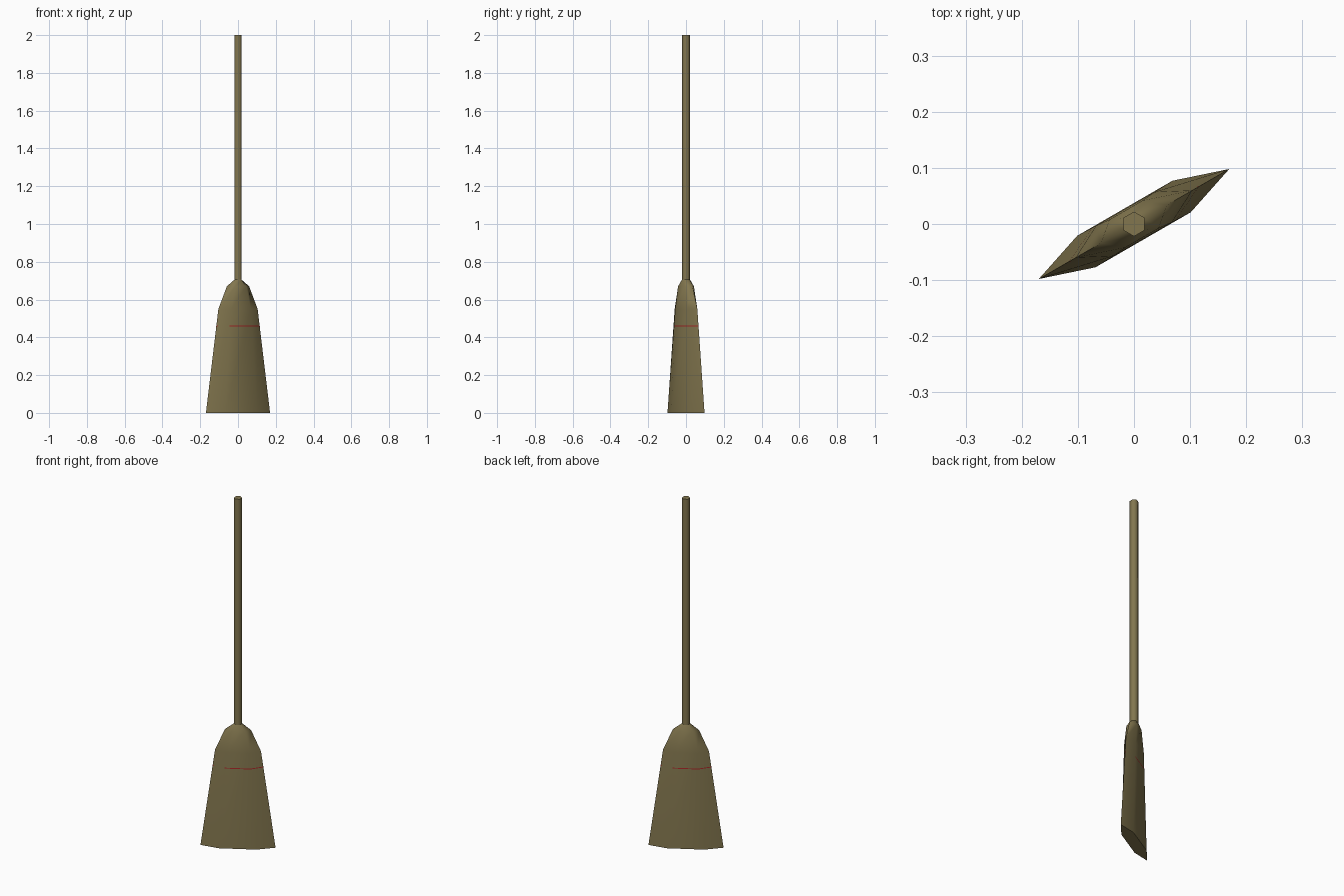
import bpy, bmesh, math

if "Cube" in bpy.data.objects:
    bpy.data.objects.remove(bpy.data.objects["Cube"])


def material(name, rgb):
    m = bpy.data.materials.new(name)
    m.diffuse_color = (*rgb, 1)
    m.use_nodes = True
    m.node_tree.nodes["Principled BSDF"].inputs["Base Color"].default_value = m.diffuse_color
    return m


straw = material("straw_brown", (0.225, 0.182, 0.077))
red = material("cord_red", (0.40, 0.02, 0.02))
TURN = math.radians(30)


def ring(bm, z, long_r, thick_r):
    """Six-sided ring, stretched along an axis turned 30 degrees."""
    verts = []
    for i in range(6):
        a = i * math.pi / 3
        u, v = long_r * math.cos(a), thick_r * math.sin(a)
        verts.append(bm.verts.new((u * math.cos(TURN) - v * math.sin(TURN),
                                   u * math.sin(TURN) + v * math.cos(TURN), z)))
    return verts


def loft(name, sections, mat, cap_bottom=True, cap_top=True):
    bm = bmesh.new()
    rings = [ring(bm, *s) for s in sections]
    for a, b in zip(rings, rings[1:]):
        for i in range(6):
            j = (i + 1) % 6
            bm.faces.new((a[i], a[j], b[j], b[i]))
    if cap_bottom:
        bm.faces.new(rings[0][::-1])
    if cap_top:
        bm.faces.new(rings[-1])
    me = bpy.data.meshes.new(name)
    bm.to_mesh(me)
    bm.free()
    me.materials.append(mat)
    ob = bpy.data.objects.new(name, me)
    bpy.context.collection.objects.link(ob)
    bpy.ops.object.select_all(action='DESELECT')
    ob.select_set(True)
    bpy.context.view_layer.objects.active = ob
    bpy.ops.object.shade_smooth_by_angle(angle=math.radians(65))
    return ob


# Flared bristle head: (height, long radius, thickness radius)
loft("bristle_head", [(0, 0.196, 0.0375), (0.55, 0.120, 0.036),
                      (0.67, 0.068, 0.033), (0.705, 0.022, 0.022)], straw, cap_top=False)

# Hexagonal handle
loft("handle", [(0.705, 0.022, 0.022), (2.0, 0.022, 0.022)], straw, cap_bottom=False)


# Thin red cord, almost flush with the bristles
def head_size(z):
    t = z / 0.55
    return 0.196 + (0.120 - 0.196) * t, 0.0375 + (0.036 - 0.0375) * t


cord = []
for z in (0.458, 0.463):
    lr, tr = head_size(z)
    cord.append((z, lr + 0.0006, tr + 0.0003))
loft("binding_cord", cord, red, False, False)
